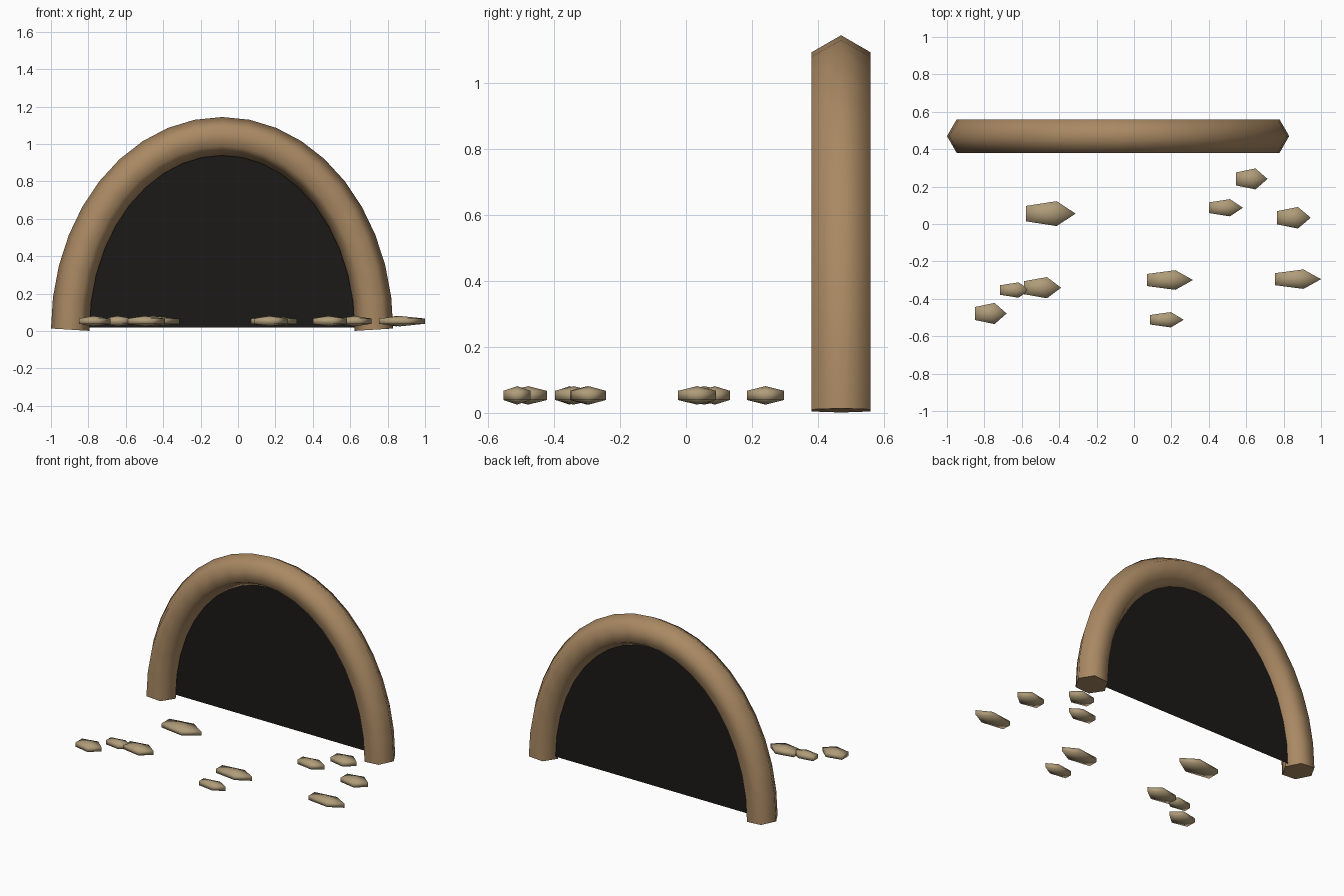
import bpy, bmesh
from math import sin, cos, pi
from mathutils import Vector

if "Cube" in bpy.data.objects:
    bpy.data.objects.remove(bpy.data.objects["Cube"])


def material(name, rgb):
    m = bpy.data.materials.new(name)
    m.diffuse_color = (*rgb, 1)
    m.use_nodes = True
    m.node_tree.nodes["Principled BSDF"].inputs["Base Color"].default_value = m.diffuse_color
    return m


def finish(name, bm, mat, smooth=True):
    bmesh.ops.recalc_face_normals(bm, faces=bm.faces[:])
    me = bpy.data.meshes.new(name)
    for f in bm.faces:
        f.smooth = smooth and len(f.verts) < 5
    bm.to_mesh(me)
    bm.free()
    me.materials.append(mat)
    ob = bpy.data.objects.new(name, me)
    bpy.context.collection.objects.link(ob)
    return ob


def bridge(bm, rings):
    for a, b in zip(rings, rings[1:]):
        n = len(a)
        for i in range(n):
            j = (i + 1) % n
            bm.faces.new((a[i], a[j], b[j], b[i]))


CLAY = material("arch_clay", (0.40, 0.25, 0.125))
STONE = material("stone_tan", (0.43, 0.33, 0.19))
DARK = material("dark_opening", (0.012, 0.010, 0.009))

CX, CY, CZ = -0.085, 0.47, 0.0075   # middle of the arch base
A, B, R, SEG = 0.812, 1.034, 0.103, 20


def arc(a, b, y, n=SEG):
    return [Vector((CX - a * cos(pi * i / n), y, CZ + b * sin(pi * i / n)))
            for i in range(n + 1)]


# Arch: hexagonal tube swept along a half ellipse
bm = bmesh.new()
path = arc(A, B, CY)
rings = []
for i, p in enumerate(path):
    t = (path[min(i + 1, SEG)] - path[max(i - 1, 0)]).normalized()
    out = Vector((-t.z, 0, t.x))
    rings.append([bm.verts.new(p + R * (cos(k * pi / 3) * out
                                        + sin(k * pi / 3) * Vector((0, 1, 0))))
                  for k in range(6)])
bridge(bm, rings)
bm.faces.new(rings[0])
bm.faces.new(rings[-1])
finish("arch_rim", bm, CLAY)

# Dark opening: flat half ellipse tucked into the rim
bm = bmesh.new()
verts = [bm.verts.new(p + Vector((0, 0, 0.012))) for p in arc(0.76, 0.97, 0.485)]
bm.faces.new(verts)
finish("dark_opening", bm, DARK, False)

# Stones: five-sided flattened pebbles, given by (x min, x max, y min, y max)
stones = [
    (-0.578, -0.312, -0.011, 0.122), (0.545, 0.714, 0.185, 0.297),
    (0.401, 0.582, 0.041, 0.133), (0.765, 0.945, -0.024, 0.091),
    (0.070, 0.315, -0.352, -0.247), (0.754, 1.000, -0.347, -0.243),
    (0.086, 0.266, -0.553, -0.471), (-0.717, -0.556, -0.394, -0.312),
    (-0.588, -0.390, -0.397, -0.284), (-0.850, -0.681, -0.535, -0.422),
]
ZC, H = 0.053, 0.028
for n, (x0, x1, y0, y1) in enumerate(stones, 1):
    bm = bmesh.new()
    rx = (x1 - x0) / (1 + cos(pi / 5))
    ry = (y1 - y0) / 2 / sin(2 * pi / 5)
    cx, cy = x1 - rx, (y0 + y1) / 2
    rings = [[bm.verts.new((cx + rx * cos(k * 2 * pi / 5),
                            cy + ry * sin(k * 2 * pi / 5), ZC + s * H / 2))
              for k in range(5)] for s in (-1, 1)]
    bridge(bm, rings)
    for ring, s in zip(rings, (-1, 1)):
        tip = bm.verts.new((cx, cy, ZC + s * H))
        for k in range(5):
            bm.faces.new((ring[k], ring[(k + 1) % 5], tip))
    finish(f"stone_{n}", bm, STONE)
